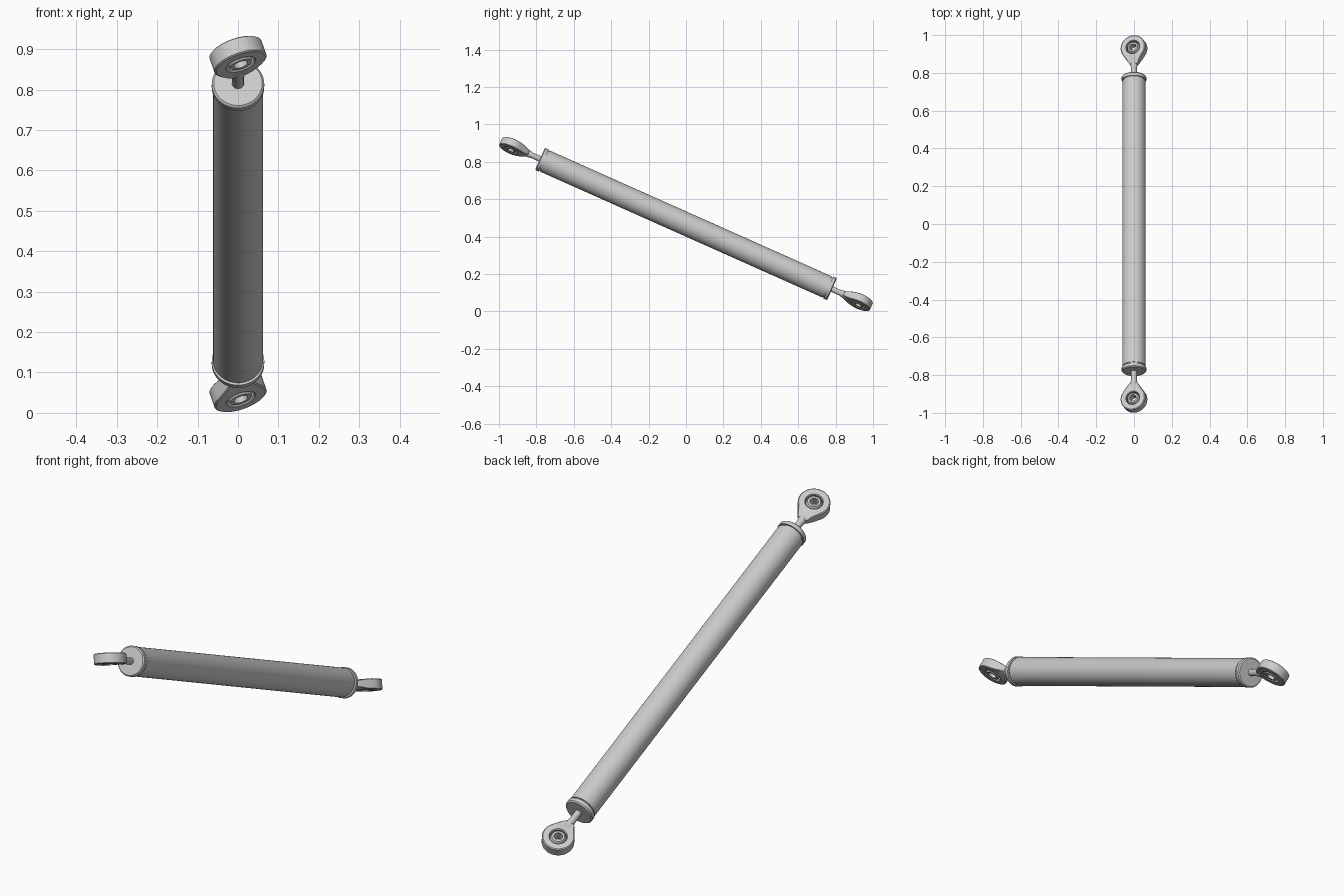
import bpy, bmesh
from math import sin, cos, pi, radians, atan2, acos, hypot, tau
from mathutils import Matrix

cube = bpy.data.objects.get("Cube")
if cube:
    bpy.data.objects.remove(cube)

grey = bpy.data.materials.new("light_grey_metal")
grey.use_nodes = True
tone = (0.6, 0.6, 0.6, 1)
grey.diffuse_color = tone
grey.node_tree.nodes["Principled BSDF"].inputs["Base Color"].default_value = tone

# Slope of the strut and roll of the eyes about its axis
PLACE = (Matrix.Translation((0, 0, 0.4675))
         @ Matrix.Rotation(radians(-24.04), 4, 'X')
         @ Matrix.Rotation(radians(-18), 4, 'Y'))
ALONG = Matrix.Rotation(-pi / 2, 4, 'X')   # turns z into the strut axis
EYE = 1.017                                # eye centre along the axis
RADIUS, HALF = 0.068, 0.0225               # eye radius and half thickness


def make(name, loops, matrix, closed=False):
    """Bridge matching rings of points; close into a tube ring or cap ends."""
    bm = bmesh.new()
    rings = [[bm.verts.new(p) for p in loop] for loop in loops]
    pairs = list(zip(rings, rings[1:]))
    if closed:
        pairs.append((rings[-1], rings[0]))
    else:
        bm.faces.new(rings[0])
        bm.faces.new(rings[-1])
    for a, b in pairs:
        n = len(a)
        for i in range(n):
            j = (i + 1) % n
            bm.faces.new((a[i], a[j], b[j], b[i]))
    bmesh.ops.recalc_face_normals(bm, faces=bm.faces)
    mesh = bpy.data.meshes.new(name)
    bm.to_mesh(mesh)
    bm.free()
    mesh.materials.append(grey)
    obj = bpy.data.objects.new(name, mesh)
    bpy.context.collection.objects.link(obj)
    obj.matrix_world = PLACE @ matrix
    bpy.ops.object.select_all(action='DESELECT')
    obj.select_set(True)
    bpy.context.view_layer.objects.active = obj
    bpy.ops.object.shade_smooth_by_angle(angle=radians(30))
    return obj


def lathe(name, profile, matrix, sides=48, closed=False):
    loops = [[(r * cos(tau * i / sides), r * sin(tau * i / sides), z)
              for i in range(sides)] for r, z in profile]
    return make(name, loops, matrix, closed)


def head_loops(count=72, tip=0.095, width=0.02):
    """Teardrop eye around a round seat, its tip pointing down -y."""
    corner = atan2(width, tip)
    tangent = corner + acos(RADIUS / hypot(tip, width))

    def outline(a):
        a = abs(a)
        if a < corner:
            return tip / cos(a)
        return RADIUS / cos(a - tangent) if a < tangent else RADIUS

    def ring(side, inset=0, drop=0, seat=None):
        points = []
        for i in range(count):
            a = tau * i / count - pi
            r = outline(a)
            thin = HALF - 0.008 * min(1, (r - RADIUS) / (tip - RADIUS))
            z = (HALF if seat else thin) - drop
            r = seat or r - inset
            points.append((r * sin(a), -r * cos(a), side * z))
        return points

    seat = 0.036
    return [ring(1, seat=seat, drop=0.004), ring(1, seat=seat + 0.003),
            ring(1, inset=0.004), ring(1, drop=0.003),
            ring(-1, drop=0.003), ring(-1, inset=0.004),
            ring(-1, seat=seat + 0.003), ring(-1, seat=seat, drop=0.004)]


# Main tube
lathe("main_tube", [(0.062, -0.826), (0.062, 0.826)], ALONG, 64)

for end, turn in (("lower", 0), ("upper", pi)):
    spin = Matrix.Rotation(turn, 4, 'Z')
    # End cap with a groove next to the tube
    lathe(end + "_end_cap", [(0.058, 0.82), (0.058, 0.833), (0.065, 0.833),
                             (0.065, 0.85), (0.06, 0.855)], spin @ ALONG, 64)
    # Threaded shank flaring into the eye
    lathe(end + "_shank", [(0.015, 0.85), (0.015, 0.9), (0.019, 0.922),
                           (0.017, 0.95)], spin @ ALONG, 16)
    # Eye and its bearing ball
    centre = spin @ Matrix.Translation((0, EYE, 0))
    make(end + "_rod_eye", head_loops(), centre, closed=True)
    steps = [-0.7 + 1.4 * i / 8 for i in range(9)]
    ball = [(0.0355 * cos(t), 0.0355 * sin(t)) for t in steps]
    face = ball[-1][1]
    lathe(end + "_bearing_ball", ball + [(0.018, face), (0.018, -face)],
          centre, 40, closed=True)
